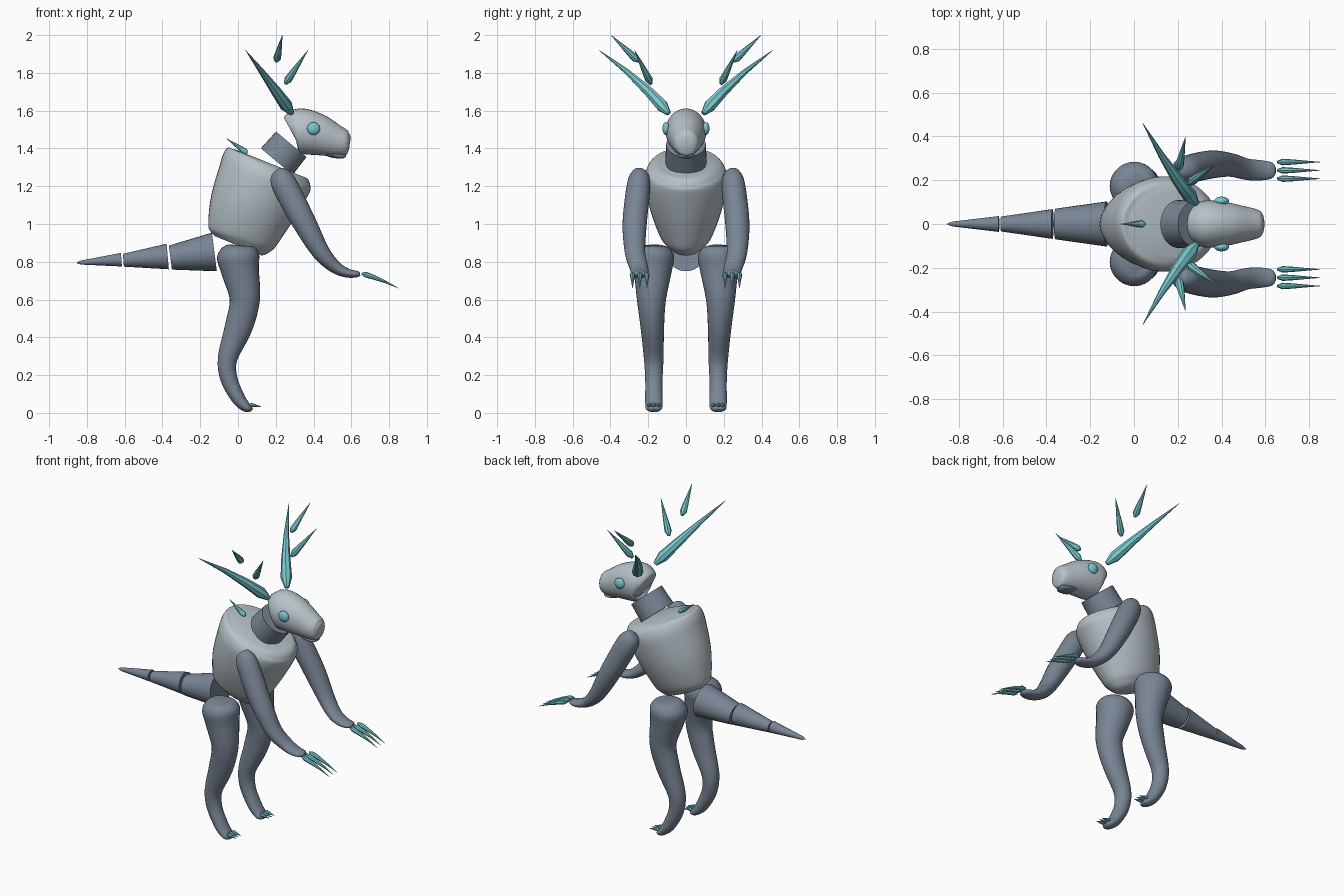
import bpy, bmesh, math
from mathutils import Vector

cube = bpy.data.objects.get("Cube")
if cube:
    bpy.data.objects.remove(cube, do_unlink=True)


def material(name, rgb):
    m = bpy.data.materials.new(name)
    m.use_nodes = True
    m.diffuse_color = (*rgb, 1)
    m.node_tree.nodes["Principled BSDF"].inputs["Base Color"].default_value = (*rgb, 1)
    return m


PALE = material("pale grey", (0.47, 0.54, 0.58))
SLATE = material("slate grey", (0.19, 0.235, 0.30))
TEAL = material("teal crystal", (0.19, 0.58, 0.62))


def finish(bm, name, mat, angle=50):
    bmesh.ops.recalc_face_normals(bm, faces=bm.faces)
    mesh = bpy.data.meshes.new(name)
    bm.to_mesh(mesh)
    bm.free()
    mesh.materials.append(mat)
    ob = bpy.data.objects.new(name, mesh)
    bpy.context.collection.objects.link(ob)
    bpy.ops.object.select_all(action='DESELECT')
    bpy.context.view_layer.objects.active = ob
    ob.select_set(True)
    bpy.ops.object.shade_smooth_by_angle(angle=math.radians(angle))
    return ob


def refine(rows, steps):
    """Catmull-Rom through the section rows (x, y, z, radius, side radius)."""
    out = []
    for i in range(len(rows) - 1):
        a, b, c, d = (rows[max(i - 1, 0)], rows[i], rows[i + 1],
                      rows[min(i + 2, len(rows) - 1)])
        for k in range(steps):
            t = k / steps
            out.append([q + 0.5 * t * (r - p + t * (2*p - 5*q + 4*r - s + t * (3*(q - r) + s - p)))
                        for p, q, r, s in zip(a, b, c, d)])
    return out + [list(rows[-1])]


def loft(name, rows, mat, sides=28, steps=4, angle=50):
    """Skin of elliptical rings standing square to the path."""
    rows = refine(rows, steps)
    pts = [Vector(r[:3]) for r in rows]
    bm = bmesh.new()
    rings = []
    for i, row in enumerate(rows):
        tangent = (pts[min(i + 1, len(pts) - 1)] - pts[max(i - 1, 0)]).normalized()
        side = Vector((0, 1, 0))
        side = (side - tangent * side.dot(tangent)).normalized()
        up = tangent.cross(side)
        ra, rb = max(row[3], 0.001), max(row[4], 0.001)
        rings.append([bm.verts.new(pts[i] + up * ra * math.cos(a) + side * rb * math.sin(a))
                      for a in (math.tau * k / sides for k in range(sides))])
    for lo, hi in zip(rings, rings[1:]):
        for k in range(sides):
            n = (k + 1) % sides
            bm.faces.new((lo[k], lo[n], hi[n], hi[k]))
    bm.faces.new(rings[0])
    bm.faces.new(rings[-1])
    return finish(bm, name, mat, angle)


def spike(name, base, tip, r, bend=(0, 0, 0), sides=8):
    """Crystal point: short blunt root, widest near the root, sharp tip."""
    base, tip, bend = Vector(base), Vector(tip), Vector(bend)
    rows = []
    for t, w in ((0, 0.4), (0.12, 1), (0.35, 0.8), (0.65, 0.45), (1, 0)):
        p = base.lerp(tip, t) + bend * 4 * t * (1 - t)
        rows.append((*p, r * w, r * w))
    return loft(name, rows, TEAL, sides, 1, 40)


# Torso, neck and head
loft("torso", [(0, 0, .885, .135, .085), (.008, 0, .905, .165, .11), (.022, 0, .945, .19, .14),
               (.07, 0, 1.08, .225, .19), (.13, 0, 1.22, .245, .217), (.155, 0, 1.28, .25, .21),
               (.168, 0, 1.308, .235, .185), (.173, 0, 1.32, .20, .15)], PALE, 40)
loft("neck", [(.205, 0, 1.33, .11, .11), (.282, 0, 1.422, .105, .105)], SLATE, 32, 1)
loft("head", [(.285, 0, 1.485, .085, .08), (.298, 0, 1.49, .107, .098), (.335, 0, 1.492, .12, .108),
              (.42, 0, 1.473, .111, .1), (.51, 0, 1.442, .087, .08), (.565, 0, 1.427, .07, .065),
              (.585, 0, 1.424, .052, .048), (.592, 0, 1.423, .025, .025)], PALE, 32)
loft("lower_jaw", [(.46, 0, 1.376, .006, .03), (.49, 0, 1.367, .014, .045),
                   (.55, 0, 1.36, .014, .04), (.57, 0, 1.364, .006, .02)], SLATE, 20)

# Tail in three tapering segments
loft("tail_base", [(-.125, 0, .852, .103, .103), (-.358, 0, .822, .064, .07)], SLATE, 28, 1)
loft("tail_middle", [(-.372, 0, .828, .068, .068), (-.607, 0, .808, .034, .034)], SLATE, 28, 1)
loft("tail_tip", [(-.617, 0, .811, .036, .036), (-.83, 0, .796, .011, .011),
                  (-.852, 0, .795, .003, .003)], SLATE, 28, 1)

spike("back_spike", (.05, 0, 1.375), (-.06, 0, 1.452), .016)

# Paired parts
for label, s in (("left", 1), ("right", -1)):
    def mirrored(rows):
        return [(x, s * y, *rest) for x, y, *rest in rows]

    loft(label + "_arm", mirrored([
        (.207, .245, 1.285, .02, .02), (.213, .246, 1.275, .04, .038), (.23, .248, 1.24, .062, .056),
        (.265, .255, 1.17, .068, .064), (.355, .272, 1.0, .062, .064), (.44, .27, .85, .047, .054),
        (.515, .25, .772, .034, .049), (.58, .245, .74, .024, .046),
        (.63, .245, .735, .017, .036), (.647, .245, .735, .008, .015)]), SLATE)
    loft(label + "_leg", mirrored([
        (-.005, .172, .888, .04, .04), (-.005, .172, .875, .085, .08), (0, .173, .83, .112, .11),
        (.012, .176, .75, .1, .1), (.036, .183, .6, .08, .077), (.002, .178, .45, .073, .062),
        (-.055, .171, .29, .052, .052), (-.048, .17, .18, .045, .046), (0, .17, .08, .037, .046),
        (.038, .17, .035, .028, .045), (.06, .17, .025, .02, .04), (.074, .17, .03, .01, .02)]), SLATE)

    # Fingers and toes
    for name, off in (("inner", -1), ("middle", 0), ("outer", 1)):
        y = s * (.245 + .038 * off)
        spike(f"{label}_{name}_finger_claw", (.655, y, .738), (.85, y, .66), .015, (0, 0, .006))
        y = s * (.17 + .025 * off)
        spike(f"{label}_{name}_toe_claw", (.06, y, .043), (.123, y, .033), .012)

    # Antler with two floating tines
    spike(label + "_antler", (.285, s * .092, 1.585), (.04, s * .46, 1.92), .034, (0, -s * .02, .004))
    spike(label + "_front_tine", (.25, s * .185, 1.742), (.37, s * .272, 1.92), .021)
    spike(label + "_upper_tine", (.203, s * .25, 1.86), (.235, s * .397, 2.0), .021)

    # Eye
    bm = bmesh.new()
    bmesh.ops.create_uvsphere(bm, u_segments=20, v_segments=12, radius=1)
    for v in bm.verts:
        v.co = Vector((.4 + .034 * v.co.x, s * .105 + .02 * v.co.y, 1.505 + .034 * v.co.z))
    finish(bm, label + "_eye", TEAL)
